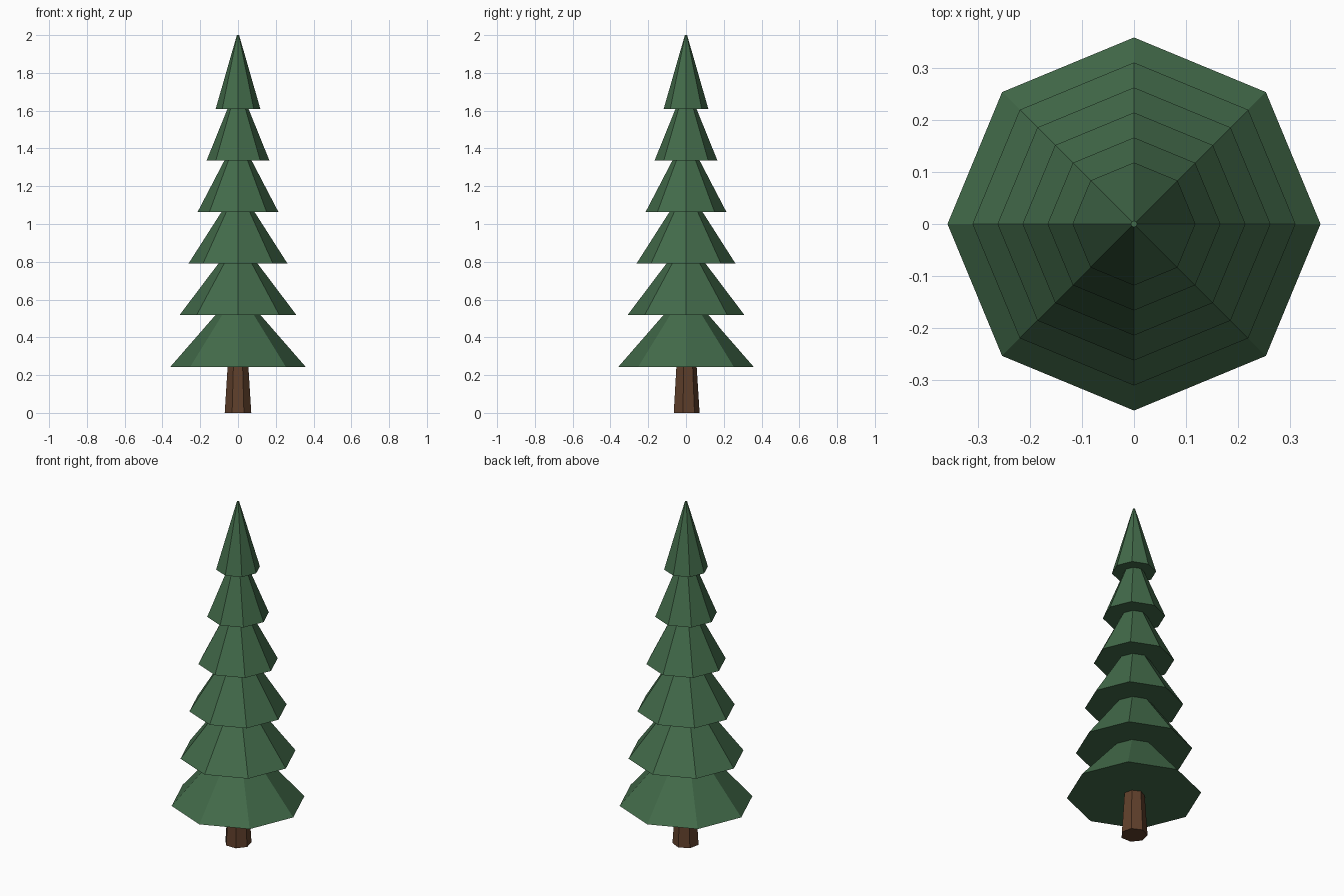
import bpy

if "Cube" in bpy.data.objects:
    bpy.data.objects.remove(bpy.data.objects["Cube"])

TIERS = 6
TIER_HEIGHT = 0.39


def material(name, color):
    mat = bpy.data.materials.new(name)
    mat.diffuse_color = (*color, 1.0)
    mat.use_nodes = True
    mat.node_tree.nodes["Principled BSDF"].inputs["Base Color"].default_value = mat.diffuse_color
    return mat


def tapered(name, sides, r_bottom, r_top, z_bottom, height, mat):
    bpy.ops.mesh.primitive_cone_add(
        vertices=sides, radius1=r_bottom, radius2=r_top, depth=height,
        location=(0, 0, z_bottom + height / 2))
    obj = bpy.context.object
    obj.name = name
    obj.data.materials.append(mat)
    return obj


bark = material("bark", (0.115, 0.05, 0.024))
needles = material("needles", (0.055, 0.145, 0.068))

# Trunk, tapering up into the lowest tier
tapered("trunk", 7, 0.072, 0.053, 0.0, 0.30, bark)

# Foliage tiers, evenly stacked and shrinking towards the tip
for i in range(TIERS):
    t = i / (TIERS - 1)
    radius = 0.358 + (0.118 - 0.358) * t
    z = 0.244 + (1.61 - 0.244) * t
    tapered(f"foliage_tier_{i + 1}", 8, radius, radius * 0.05, z, TIER_HEIGHT, needles)
